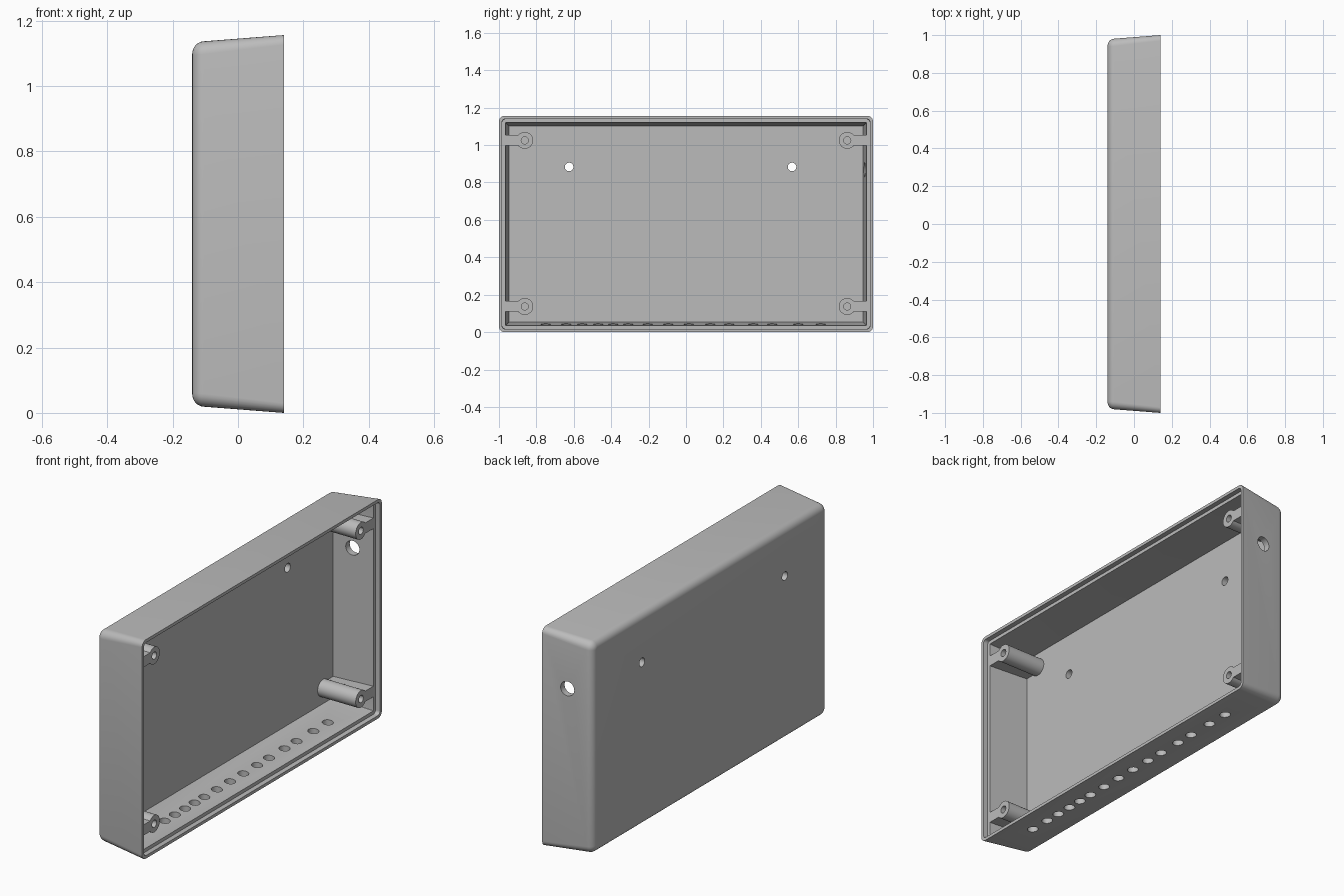
import bpy
import bmesh
import math
from mathutils import Matrix, Vector

if "Cube" in bpy.data.objects:
    bpy.data.objects.remove(bpy.data.objects["Cube"])

HALF_Y, HALF_Z = 1.0, 0.578      # opening half sizes
OPEN_X, BACK_X = 0.14, -0.14
LEDGE_X, FLOOR_X = 0.115, -0.107
TAPER = 0.022
FILLET = 0.035

grey = bpy.data.materials.new("plain grey plastic")
grey.use_nodes = True
colour = (0.5, 0.5, 0.5, 1)
grey.diffuse_color = colour
grey.node_tree.nodes["Principled BSDF"].inputs["Base Color"].default_value = colour


def finish(bm, name):
    bmesh.ops.recalc_face_normals(bm, faces=bm.faces)
    mesh = bpy.data.meshes.new(name)
    bm.to_mesh(mesh)
    bm.free()
    mesh.materials.append(grey)
    obj = bpy.data.objects.new(name, mesh)
    bpy.context.collection.objects.link(obj)
    return obj


def ring(bm, x, inset, radius, steps=6):
    """Rounded rectangle across the case at depth x."""
    verts = []
    for corner, (sy, sz) in enumerate([(1, 1), (-1, 1), (-1, -1), (1, -1)]):
        cy = sy * (HALF_Y - inset - radius)
        cz = sz * (HALF_Z - inset - radius) + HALF_Z
        for i in range(steps + 1):
            a = (corner + i / steps) * math.pi / 2
            verts.append(bm.verts.new((x, cy + radius * math.cos(a), cz + radius * math.sin(a))))
    return verts


def cylinder(bm, centre, radius, length, axis, sides=32):
    turn = Vector((0, 0, 1)).rotation_difference(Vector(axis)).to_matrix().to_4x4()
    bmesh.ops.create_cone(bm, cap_ends=True, segments=sides, radius1=radius, radius2=radius,
                          depth=length, matrix=Matrix.Translation(centre) @ turn)


def combine(target, tool, operation):
    mod = target.modifiers.new(operation.title(), 'BOOLEAN')
    mod.operation = operation
    mod.solver = 'EXACT'
    mod.use_self = True
    mod.object = tool
    bpy.context.view_layer.objects.active = target
    bpy.ops.object.modifier_apply(modifier=mod.name)
    bpy.data.objects.remove(tool)


# Case: one lofted shell, from the rounded back, round the stepped rim, to the inner floor
profile = []
for i in range(9):
    a = i / 8 * math.pi / 2
    inset = TAPER + FILLET * (1 - math.sin(a))
    profile.append((BACK_X + FILLET * (1 - math.cos(a)), inset - 0.003 * i / 8,
                    0.04 - (inset - TAPER)))
profile += [(OPEN_X, 0, 0.03), (OPEN_X, 0.016, 0.018), (LEDGE_X, 0.017, 0.018),
            (LEDGE_X, 0.035, 0.003), (FLOOR_X, 0.053, 0.003)]
bm = bmesh.new()
rings = [ring(bm, *p) for p in profile]
for r0, r1 in zip(rings, rings[1:]):
    for i in range(len(r0)):
        j = (i + 1) % len(r0)
        bm.faces.new((r0[i], r0[j], r1[j], r1[i]))
bm.faces.new(rings[0])
bm.faces.new(rings[-1])
case = finish(bm, "case_shell")

# Screw posts with webs to the side walls
POSTS = [(sy, z) for sy in (-1, 1) for z in (0.137, 1.025)]
post_start = FLOOR_X - 0.015
post_mid, post_len = (LEDGE_X + post_start) / 2, LEDGE_X - post_start
for sy, z in POSTS:
    bm = bmesh.new()
    cylinder(bm, (post_mid, sy * 0.862, z), 0.045, post_len, (1, 0, 0))
    combine(case, finish(bm, "screw_post"), 'UNION')
    bm = bmesh.new()
    bmesh.ops.create_cube(bm, size=1, matrix=Matrix.Translation((post_mid, sy * 0.917, z))
                          @ Matrix.Diagonal((post_len, 0.104, 0.056, 1)))
    combine(case, finish(bm, "post_web"), 'UNION')

# Holes: screw bores, back mounting holes, side cable hole, row along the bottom
bm = bmesh.new()
for sy, z in POSTS:
    cylinder(bm, (0.07, sy * 0.862, z), 0.019, 0.3, (1, 0, 0), 24)
for y in (-0.625, 0.567):
    cylinder(bm, (BACK_X, y, 0.883), 0.023, 0.2, (1, 0, 0), 24)
cylinder(bm, (0, 0.97, 0.868), 0.038, 0.2, (0, 1, 0))
for y in (-0.75, -0.64, -0.555, -0.47, -0.39, -0.31, -0.205, -0.095,
          0.015, 0.13, 0.23, 0.36, 0.46, 0.6, 0.72):
    cylinder(bm, (0.02, y, 0.03), 0.027, 0.13, (0, 0, 1), 24)
combine(case, finish(bm, "hole_cutter"), 'DIFFERENCE')

bpy.ops.object.select_all(action='DESELECT')
case.select_set(True)
bpy.context.view_layer.objects.active = case
bpy.ops.object.shade_smooth_by_angle(angle=math.radians(30))
